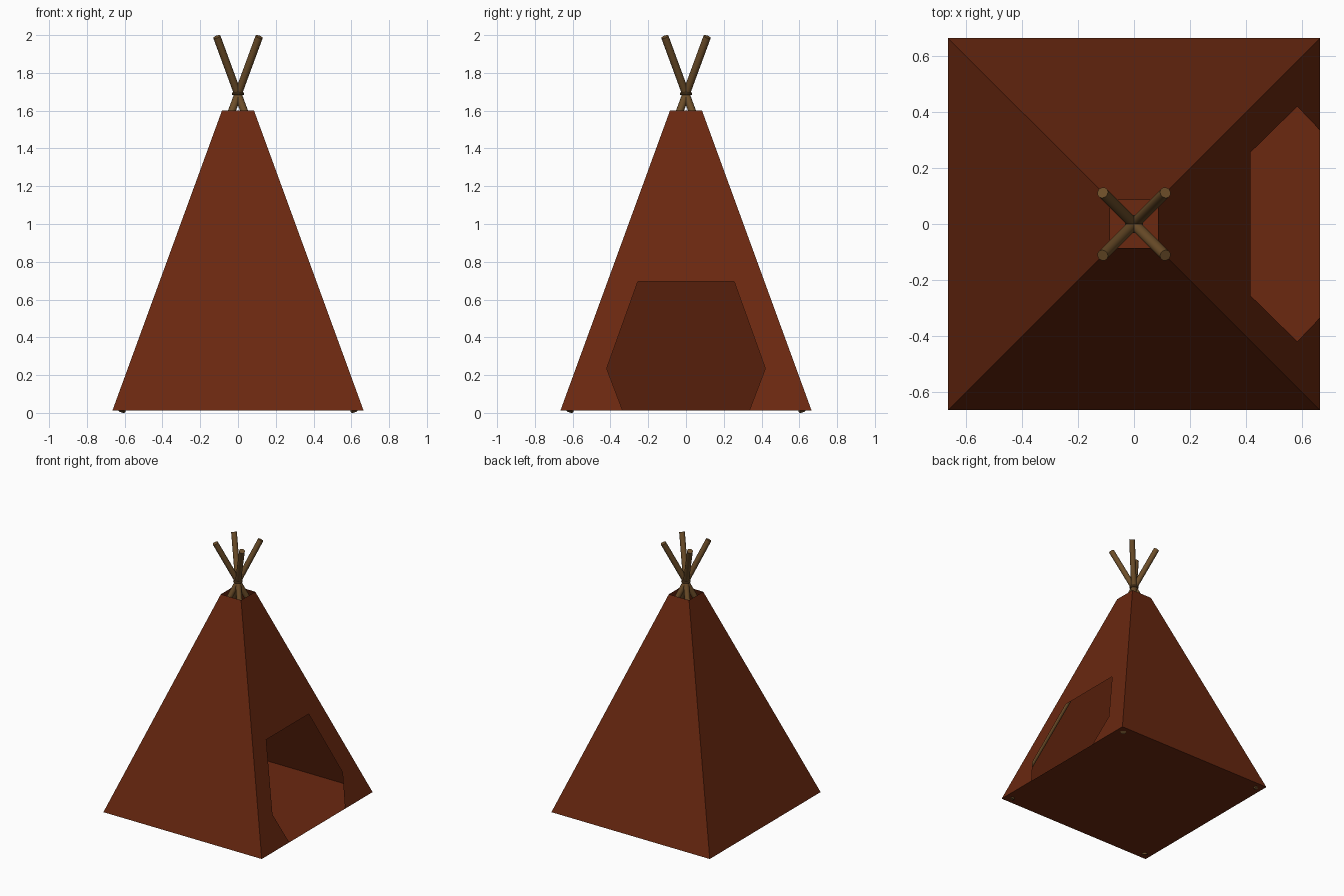
import bpy, bmesh
from mathutils import Vector

if "Cube" in bpy.data.objects:
    bpy.data.objects.remove(bpy.data.objects["Cube"])

def material(name, rgb):
    m = bpy.data.materials.new(name)
    m.diffuse_color = (*rgb, 1)
    m.use_nodes = True
    m.node_tree.nodes["Principled BSDF"].inputs["Base Color"].default_value = m.diffuse_color
    return m

canvas = material("rust canvas", (0.145, 0.021, 0.005))
wood = material("brown wood", (0.15, 0.075, 0.022))

Z0, Z1, R0, R1 = 0.012, 1.6, 0.665, 0.085   # cover heights and half widths

def half(z):
    return R0 + (R1 - R0) * (z - Z0) / (Z1 - Z0)

def mesh_object(name, polygons, mat):
    bm = bmesh.new()
    for poly in polygons:
        bm.faces.new([bm.verts.new(p) for p in poly])
    bmesh.ops.remove_doubles(bm, verts=bm.verts, dist=1e-5)
    me = bpy.data.meshes.new(name)
    bm.to_mesh(me)
    bm.free()
    me.materials.append(mat)
    ob = bpy.data.objects.new(name, me)
    bpy.context.collection.objects.link(ob)
    return ob

# Cover: three plain walls, and a +x wall outlined around the door opening
door = [(-0.335, Z0), (-0.42, 0.235), (-0.255, 0.695),
        (0.255, 0.695), (0.42, 0.235), (0.335, Z0)]
outline = [(-R0, Z0)] + door + [(R0, Z0), (R1, Z1), (-R1, Z1)]
plain = [(-R0, Z0), (R0, Z0), (R1, Z1), (-R1, Z1)]
walls = [[(half(z), y, z) for y, z in outline],
         [(-half(z), -y, z) for y, z in plain],
         [(-y, half(z), z) for y, z in plain],
         [(y, -half(z), z) for y, z in plain]]
mesh_object("tent_cover", walls, canvas)

# Floor sheet
mesh_object("tent_floor", [[(-R0, -R0, Z0), (R0, -R0, Z0), (R0, R0, Z0), (-R0, R0, Z0)]], canvas)

# Four crossing corner poles
for i, (sx, sy) in enumerate([(1, 1), (-1, 1), (-1, -1), (1, -1)]):
    a = Vector((0.617 * sx, 0.617 * sy, 0.009))
    b = Vector((-0.112 * sx, -0.112 * sy, 1.991))
    d = b - a
    bpy.ops.mesh.primitive_cylinder_add(vertices=16, radius=0.02, depth=d.length, location=(a + b) / 2,
                                        rotation=d.to_track_quat('Z', 'Y').to_euler())
    pole = bpy.context.object
    pole.name = f"pole_{i + 1}"
    pole.data.materials.append(wood)
    bpy.ops.object.shade_smooth_by_angle()

# Binding around the crossing
bpy.ops.mesh.primitive_torus_add(major_radius=0.025, minor_radius=0.008, major_segments=20,
                                 minor_segments=8, location=(0, 0, 1.69))
rope = bpy.context.object
rope.name = "pole_binding"
rope.data.materials.append(wood)
bpy.ops.object.shade_smooth_by_angle()
